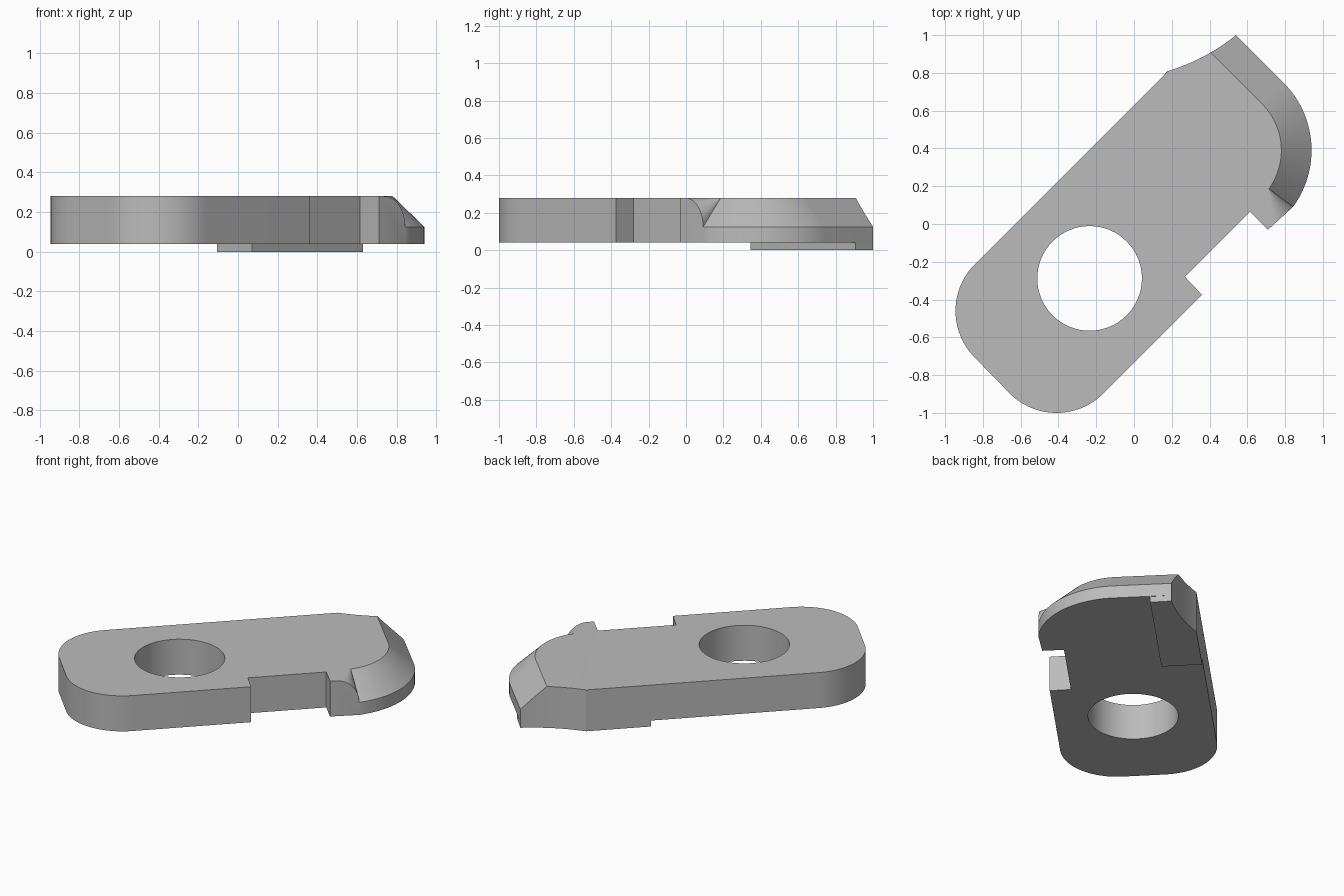
import bpy, bmesh
from math import radians, cos, sin
from mathutils import Vector

if "Cube" in bpy.data.objects:
    bpy.data.objects.remove(bpy.data.objects["Cube"], do_unlink=True)

FOOT, TOP, LIP = 0.04, 0.28, 0.125       # heights: plate underside, plate top, bevel foot
NOSE = Vector((0.433, 0.39))             # centre of the rounded nose
OUTER, INNER = 0.507, 0.347              # nose radius below and above the bevel

grey = bpy.data.materials.new("plain grey")
grey.use_nodes = True
colour = (0.5, 0.5, 0.5, 1)
grey.diffuse_color = colour
grey.node_tree.nodes["Principled BSDF"].inputs["Base Color"].default_value = colour


def arc(centre, r, a0, a1, n=24):
    steps = [radians(a0 + (a1 - a0) * i / n) for i in range(n + 1)]
    return [Vector((centre[0] + r * cos(a), centre[1] + r * sin(a))) for a in steps]


def loft(name, sections):
    """Closed solid through matching rings of points."""
    bm = bmesh.new()
    rings = [[bm.verts.new(p) for p in s] for s in sections]
    for a, b in zip(rings, rings[1:]):
        for i in range(len(a)):
            j = (i + 1) % len(a)
            bm.faces.new((a[i], a[j], b[j], b[i]))
    bm.faces.new(rings[0])
    bm.faces.new(rings[-1])
    return finish(name, bm)


def finish(name, bm):
    bmesh.ops.recalc_face_normals(bm, faces=bm.faces)
    mesh = bpy.data.meshes.new(name)
    bm.to_mesh(mesh)
    bm.free()
    mesh.materials.append(grey)
    obj = bpy.data.objects.new(name, mesh)
    bpy.context.collection.objects.link(obj)
    return obj


def prism(name, outline, z0, z1):
    return loft(name, [[(p[0], p[1], z) for p in outline] for z in (z0, z1)])


def select(obj):
    bpy.ops.object.select_all(action='DESELECT')
    obj.select_set(True)
    bpy.context.view_layer.objects.active = obj


def cut(obj, cutter):
    mod = obj.modifiers.new("cut", 'BOOLEAN')
    mod.operation, mod.solver, mod.object = 'DIFFERENCE', 'EXACT', cutter
    select(obj)
    bpy.ops.object.modifier_apply(modifier=mod.name)
    bpy.data.objects.remove(cutter, do_unlink=True)


# Hollow curve across the back end, from the long side to the tip
p0, p1, p2 = Vector((0.18, 0.81)), Vector((0.38, 0.87)), Vector((0.54, 1.0))
back = [p0 * (1 - t) ** 2 + p1 * 2 * t * (1 - t) + p2 * t * t
        for t in [i / 12 for i in range(13)]]

# Main plate: rounded heel, notched side, rounded nose
outline = back + arc(NOSE, OUTER, 45, -36)
outline += [(0.71, -0.03), (0.615, 0.065), (0.27, -0.28), (0.36, -0.375)]
outline += arc((-0.41, -0.65), 0.35, -45, -135)
outline += arc((-0.595, -0.46), 0.35, 225, 135)
plate = prism("clamp_plate", outline, FOOT, TOP)

# Bolt hole
cut(plate, prism("hole_cutter", arc((-0.235, -0.288), 0.277, 0, 354.375, 63), -0.1, 0.5))

# Bevel swept along the straight edge and around the nose
outer, inner = arc(NOSE, OUTER, 45, -36), arc(NOSE, INNER, 45, -36)
run = Vector((-0.45, 0.45))
outer.insert(0, outer[0] + run)
inner.insert(0, inner[0] + run)
sections = []
for o, i in zip(outer, inner):
    o, i = o.to_3d(), i.to_3d()
    o.z, i.z = LIP, TOP
    high, low = i + (i - o) * 0.5, o + (o - i) * 0.5
    sections.append([high, low, (low.x, low.y, high.z)])
cut(plate, loft("bevel_cutter", sections))

# Quarter-round run-out that closes the bevel against the notch nib
apex = inner[-1].to_3d()
apex.z = TOP
foot = outer[-1].to_3d()
crest = Vector((0.735, 0.0, 0))
base = []
for k in range(13):
    a = radians(90 * k / 12)
    p = crest.lerp(Vector((foot.x, foot.y, 0)), cos(a))
    p.z = LIP + (TOP - LIP) * sin(a)
    base.append(p)
base.append(base[-1] + Vector((0, 0, 0.1)))
base.append(Vector((foot.x + 0.03, foot.y + 0.04, TOP + 0.1)))
bm = bmesh.new()
tip = bm.verts.new(apex)
rim = [bm.verts.new(apex + (p - apex) * 1.3) for p in base]
for k, v in enumerate(rim):
    bm.faces.new((tip, v, rim[(k + 1) % len(rim)]))
bm.faces.new(rim)
cut(plate, finish("runout_cutter", bm))

# Raised pad under the back corner
pad = prism("under_pad", back + [(0.63, 0.905), (0.07, 0.345), (-0.105, 0.525)], 0, FOOT)

for obj in (plate, pad):
    select(obj)
    bpy.ops.object.shade_smooth_by_angle(angle=radians(25))
